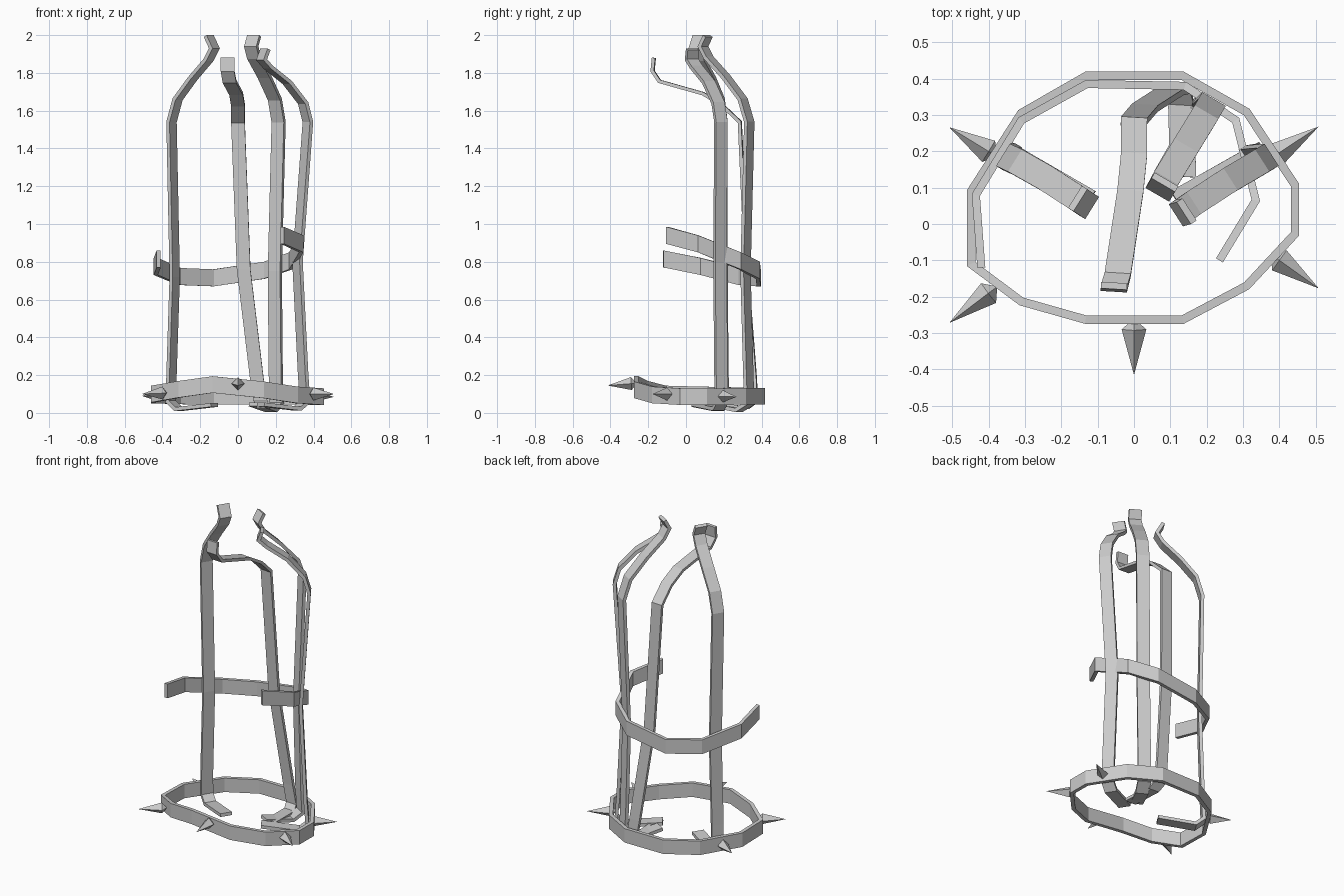
import bpy, bmesh
from mathutils import Vector


def band(name, pts, width_dir, width, thick, closed=False):
    """Flat strap swept along pts; width_dir is the broad direction of the strap."""
    p = [Vector(q) for q in pts]
    n = len(p)
    w = Vector(width_dir).normalized()
    bm = bmesh.new()
    rings = []
    for i in range(n):
        prev = p[(i - 1) % n] if closed or i > 0 else p[i]
        nxt = p[(i + 1) % n] if closed or i < n - 1 else p[i]
        a, b = p[i] - prev, nxt - p[i]
        a = a.normalized() if a.length > 0 else b.normalized()
        b = b.normalized() if b.length > 0 else a
        side_a = a.cross(w).normalized()
        side = (a + b).normalized().cross(w).normalized()
        k = thick / 2 / max(0.5, side.dot(side_a))     # mitred corners
        rings.append([bm.verts.new(p[i] + side * k * s + w * width / 2 * t)
                      for s, t in ((1, 1), (1, -1), (-1, -1), (-1, 1))])
    for i in range(n if closed else n - 1):
        r, q = rings[i], rings[(i + 1) % n]
        for j in range(4):
            bm.faces.new((r[j], r[(j + 1) % 4], q[(j + 1) % 4], q[j]))
    if not closed:
        bm.faces.new(rings[0])
        bm.faces.new(rings[-1])
    finish(name, bm)


def finish(name, bm):
    bmesh.ops.recalc_face_normals(bm, faces=bm.faces)
    me = bpy.data.meshes.new(name)
    bm.to_mesh(me)
    bm.free()
    bpy.context.collection.objects.link(bpy.data.objects.new(name, me))


def spike(name, base, tip, r=0.034):
    """Four-sided spike with a short pointed root."""
    base, tip = Vector(base), Vector(tip)
    d = (tip - base).normalized()
    s = d.cross(Vector((0, 0, 1))).normalized()
    u = s.cross(d)
    bm = bmesh.new()
    root, end = bm.verts.new(base - d * 0.03), bm.verts.new(tip)
    c = [bm.verts.new(base + v * r) for v in (s, u, -s, -u)]
    for i in range(4):
        bm.faces.new((c[i], c[(i + 1) % 4], end))
        bm.faces.new((c[(i + 1) % 4], c[i], root))
    finish(name, bm)


# spiked base ring
band("base_ring", [
    (-.13, .408, .088), (.133, .408, .088), (.31, .308, .088), (.443, .107, .085),
    (.443, -.027, .086), (.31, -.17, .095), (.134, -.263, .122), (-.133, -.263, .15),
    (-.31, -.213, .125), (-.448, -.11, .1), (-.448, .09, .095), (-.31, .305, .09)],
    (0, 0, 1), .088, .023, closed=True)

# ring spikes
for i, (b, t) in enumerate([
        ((0, -.29, .155), (0, -.415, .145)),
        ((.4, -.1, .1), (.508, -.177, .1)),
        ((-.4, -.19, .105), (-.508, -.272, .1)),
        ((.39, .19, .088), (.508, .268, .085)),
        ((-.4, .2, .088), (-.508, .266, .09))]):
    spike(f"ring_spike_{i + 1}", b, t)

# open waist band
band("waist_band", [
    (.235, -.1, .94), (.335, .065, .895), (.28, .285, .805), (.14, .38, .755),
    (-.13, .385, .715), (-.31, .285, .722), (-.435, .08, .775), (-.42, -.12, .815)],
    (0, 0, 1), .09, .022)

# upright straps, each with an inward foot and a curled top
band("left_strap", [
    (-.125, .06, .042), (-.315, .17, .02), (-.355, .195, .06), (-.352, .19, .2),
    (-.335, .185, .72), (-.352, .185, 1.54), (-.32, .17, 1.66), (-.24, .125, 1.77),
    (-.155, .07, 1.87), (-.125, .05, 1.93), (-.155, .07, 1.995)],
    (.53, .85, 0), .072, .02)
band("right_strap", [
    (.12, .06, .045), (.315, .17, .022), (.355, .19, .06), (.345, .185, .2),
    (.315, .18, .8), (.37, .185, 1.54), (.345, .17, 1.64), (.26, .12, 1.75),
    (.16, .055, 1.83), (.125, .03, 1.87), (.145, .035, 1.925)],
    (.54, -.84, 0), .072, .02)
band("back_right_strap", [
    (.09, .13, .045), (.175, .28, .015), (.205, .335, .05), (.2, .33, .2),
    (.195, .315, .75), (.215, .335, 1.54), (.195, .3, 1.66), (.14, .21, 1.78),
    (.085, .12, 1.88), (.07, .09, 1.94), (.085, .115, 1.995)],
    (.86, -.5, 0), .075, .02)
band("back_strap", [
    (.135, .13, .035), (.13, .33, .03), (.12, .37, .06), (.1, .365, .18),
    (.03, .32, .76), (0, .285, 1.54), (0, .19, 1.63), (-.01, .09, 1.69),
    (-.045, -.14, 1.755), (-.055, -.177, 1.81), (-.055, -.17, 1.88)],
    (1, -.06, 0), .072, .018)
